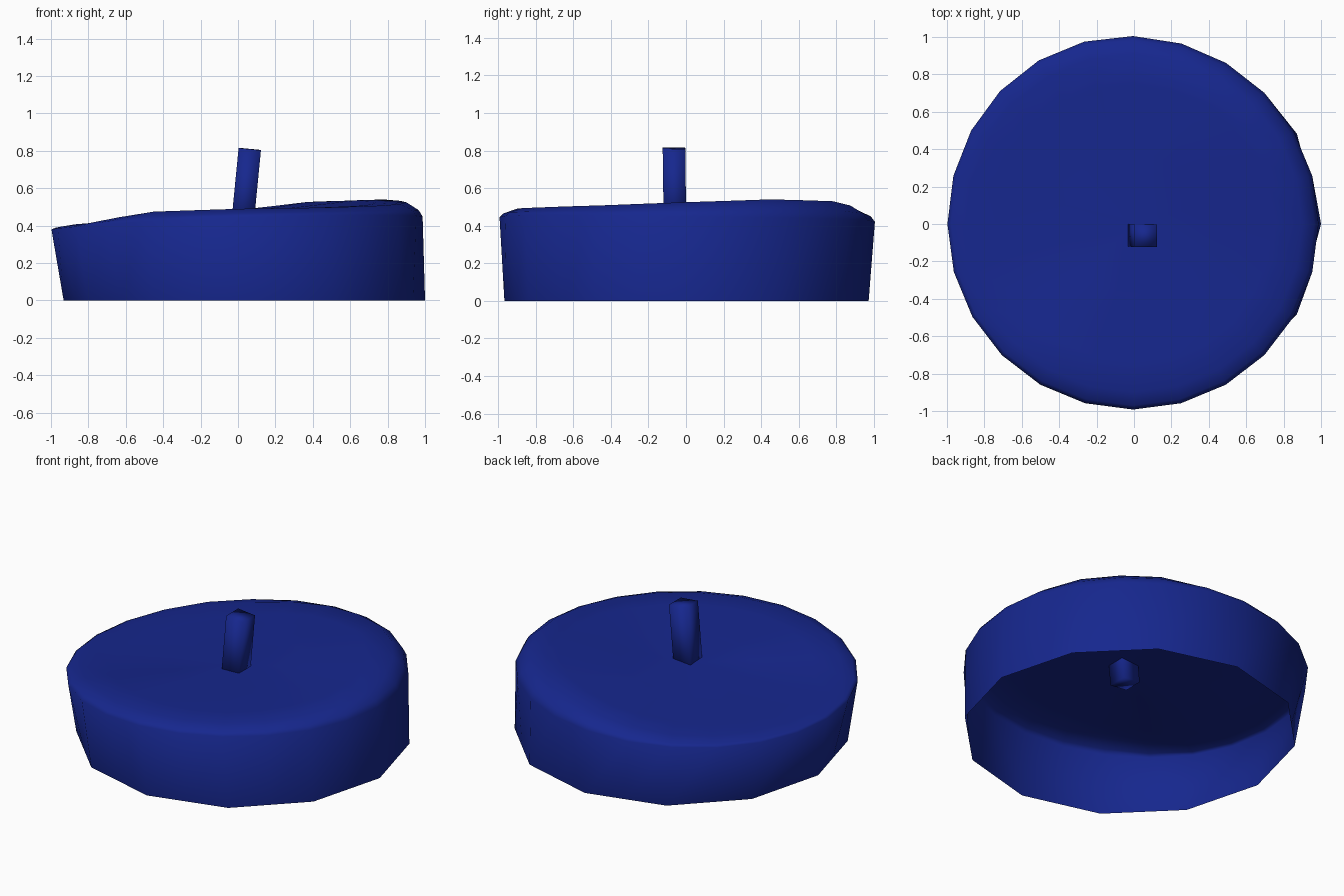
import bpy, bmesh
from math import sin, cos, pi
from mathutils import Vector

if "Cube" in bpy.data.objects:
    bpy.data.objects.remove(bpy.data.objects["Cube"])

N = 24
navy = bpy.data.materials.new("navy_cloth")
navy.diffuse_color = (0.008, 0.02, 0.27, 1)
navy.use_nodes = True
navy.node_tree.nodes["Principled BSDF"].inputs["Base Color"].default_value = navy.diffuse_color


def finish(bm, name):
    bmesh.ops.recalc_face_normals(bm, faces=bm.faces)
    for f in bm.faces:
        f.smooth = True
    mesh = bpy.data.meshes.new(name)
    bm.to_mesh(mesh)
    bm.free()
    mesh.materials.append(navy)
    obj = bpy.data.objects.new(name, mesh)
    bpy.context.collection.objects.link(obj)
    return obj


# uneven heights of the outer edge and the raised rim (rim: one value per 30 degrees)
RIM = [0.525, 0.54, 0.53, 0.485, 0.43, 0.408, 0.40, 0.415, 0.475, 0.49, 0.497, 0.508]


def edge_z(a):
    return 0.424 + 0.035 * cos(a) - 0.0125 * sin(a) - 0.009 * cos(2 * a)


def rim_z(a):
    t = a / (pi / 6)
    i = int(t + 1e-6)
    return RIM[i % 12] + (RIM[(i + 1) % 12] - RIM[i % 12]) * (t - i)


def ring(radius, height, cx=0.0, bulge=0.0):
    pts = []
    for a in (2 * pi * i / N for i in range(N)):
        r = radius + bulge * max(0, cos(a - 0.63 * pi)) ** 4
        pts.append(Vector((cx + r * cos(a), r * sin(a), height(a))))
    return pts


def blend(centre_z, t):
    return lambda a: centre_z + (rim_z(a) - centre_z) * t


# open-bottomed cap: twelve-sided hem, 24-sided edge, rounded rim, dished crown
hem = ring(0.966, lambda a: 0.0, 0.034, 0.008)
for i in range(1, N, 2):
    hem[i] = (hem[i - 1] + hem[(i + 1) % N]) / 2
rings = [hem,
         ring(0.992, edge_z, -0.005, 0.018),
         ring(0.97, lambda a: edge_z(a) * 0.55 + rim_z(a) * 0.45, -0.005, 0.018),
         ring(0.90, rim_z, 0, 0.012),
         ring(0.74, blend(0.464, 0.95)),
         ring(0.38, blend(0.464, 0.48))]
bm = bmesh.new()
loops = [[bm.verts.new(p) for p in r] for r in rings]
for low, high in zip(loops, loops[1:]):
    for i in range(N):
        j = (i + 1) % N
        bm.faces.new((low[i], low[j], high[j], high[i]))
tip = bm.verts.new((0, 0, 0.464))
for i in range(N):
    bm.faces.new((loops[-1][i], loops[-1][(i + 1) % N], tip))
finish(bm, "cap_body")

# leaning square stem, poking slightly through the crown
bottom, top = Vector((0.018, -0.058, 0.35)), Vector((0.063, -0.064, 0.81))
axis = top - bottom
bm = bmesh.new()
bmesh.ops.create_cube(bm, size=1)
bmesh.ops.scale(bm, vec=(0.12, 0.12, axis.length), verts=bm.verts)
bmesh.ops.rotate(bm, matrix=Vector((0, 0, 1)).rotation_difference(axis).to_matrix(),
                 verts=bm.verts)
bmesh.ops.translate(bm, vec=(bottom + top) / 2, verts=bm.verts)
finish(bm, "stem")
